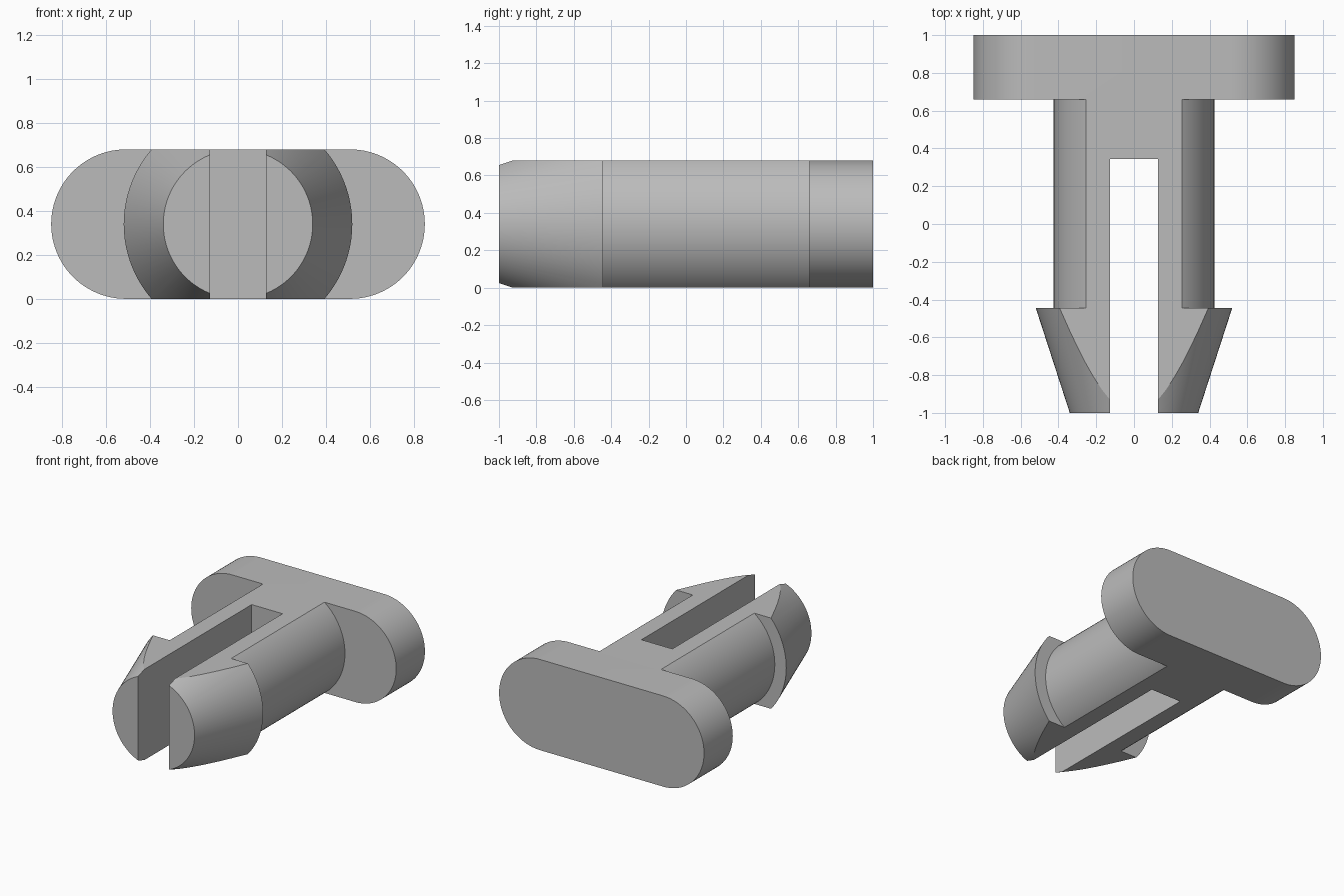
import bpy, bmesh, math
from mathutils import Vector

default = bpy.data.objects.get("Cube")
if default:
    bpy.data.objects.remove(default, do_unlink=True)

H = 0.34           # half height, also the radius of the rounded head ends
SEGMENTS = 96

grey = bpy.data.materials.new("light grey plastic")
grey.use_nodes = True
grey.diffuse_color = (0.5, 0.5, 0.5, 1)
grey.node_tree.nodes["Principled BSDF"].inputs["Base Color"].default_value = (0.5, 0.5, 0.5, 1)


def make_object(name, bm):
    bmesh.ops.recalc_face_normals(bm, faces=bm.faces[:])
    mesh = bpy.data.meshes.new(name)
    bm.to_mesh(mesh)
    bm.free()
    mesh.materials.append(grey)
    obj = bpy.data.objects.new(name, mesh)
    bpy.context.collection.objects.link(obj)
    return obj


def boolean(target, tool, operation):
    """Apply a boolean and remove the tool object."""
    mod = target.modifiers.new(operation, 'BOOLEAN')
    mod.operation, mod.solver, mod.object = operation, 'EXACT', tool
    bpy.context.view_layer.objects.active = target
    bpy.ops.object.modifier_apply(modifier=mod.name)
    bpy.data.objects.remove(tool, do_unlink=True)


# Round shaft with a flared barb, turned about the y axis
bm = bmesh.new()
profile = [(0, -1), (0.34, -1), (0.52, -0.445), (0.425, -0.445), (0.425, 0.8), (0, 0.8)]
verts = [bm.verts.new((r, y, H)) for r, y in profile]
edges = [bm.edges.new(pair) for pair in zip(verts, verts[1:])]
bmesh.ops.spin(bm, geom=verts + edges, cent=(0, 0, H), axis=(0, 1, 0),
               angle=2 * math.pi, steps=SEGMENTS)
bmesh.ops.remove_doubles(bm, verts=bm.verts[:], dist=1e-5)
# Slice the top and bottom flat
for side in (-1, 1):
    bmesh.ops.bisect_plane(bm, geom=bm.verts[:] + bm.edges[:] + bm.faces[:], dist=1e-6,
                           plane_co=(0, 0, H + side * H), plane_no=(0, 0, side),
                           clear_outer=True)
    bmesh.ops.holes_fill(bm, edges=[e for e in bm.edges if e.is_boundary], sides=0)
clip = make_object("clip_body", bm)

# Slot between the two prongs
bm = bmesh.new()
bmesh.ops.create_cube(bm, size=1)
bmesh.ops.scale(bm, vec=(0.256, 1.545, 2), verts=bm.verts)
bmesh.ops.translate(bm, vec=(0, 0.345 - 1.545 / 2, H), verts=bm.verts)
boolean(clip, make_object("slot_cutter", bm), 'DIFFERENCE')

# Pill-shaped head plate
bm = bmesh.new()
outline = []
for side in (1, -1):
    for i in range(SEGMENTS // 2 + 1):
        a = math.pi * i / (SEGMENTS // 2) - math.pi / 2
        outline.append(bm.verts.new((side * (0.51 + H * math.cos(a)), 0.66,
                                     H + side * H * math.sin(a))))
face = bm.faces.new(outline)
extruded = bmesh.ops.extrude_face_region(bm, geom=[face])["geom"]
bmesh.ops.translate(bm, vec=Vector((0, 0.34, 0)),
                    verts=[v for v in extruded if isinstance(v, bmesh.types.BMVert)])
boolean(clip, make_object("head_plate", bm), 'UNION')

# Merge leftover flat seams, then smooth the round surfaces
bm = bmesh.new()
bm.from_mesh(clip.data)
bmesh.ops.remove_doubles(bm, verts=bm.verts[:], dist=1e-5)
bmesh.ops.dissolve_limit(bm, angle_limit=math.radians(0.2), verts=bm.verts[:], edges=bm.edges[:])
bm.to_mesh(clip.data)
bm.free()
bpy.ops.object.select_all(action='DESELECT')
clip.select_set(True)
bpy.context.view_layer.objects.active = clip
bpy.ops.object.shade_smooth_by_angle(angle=math.radians(20))
